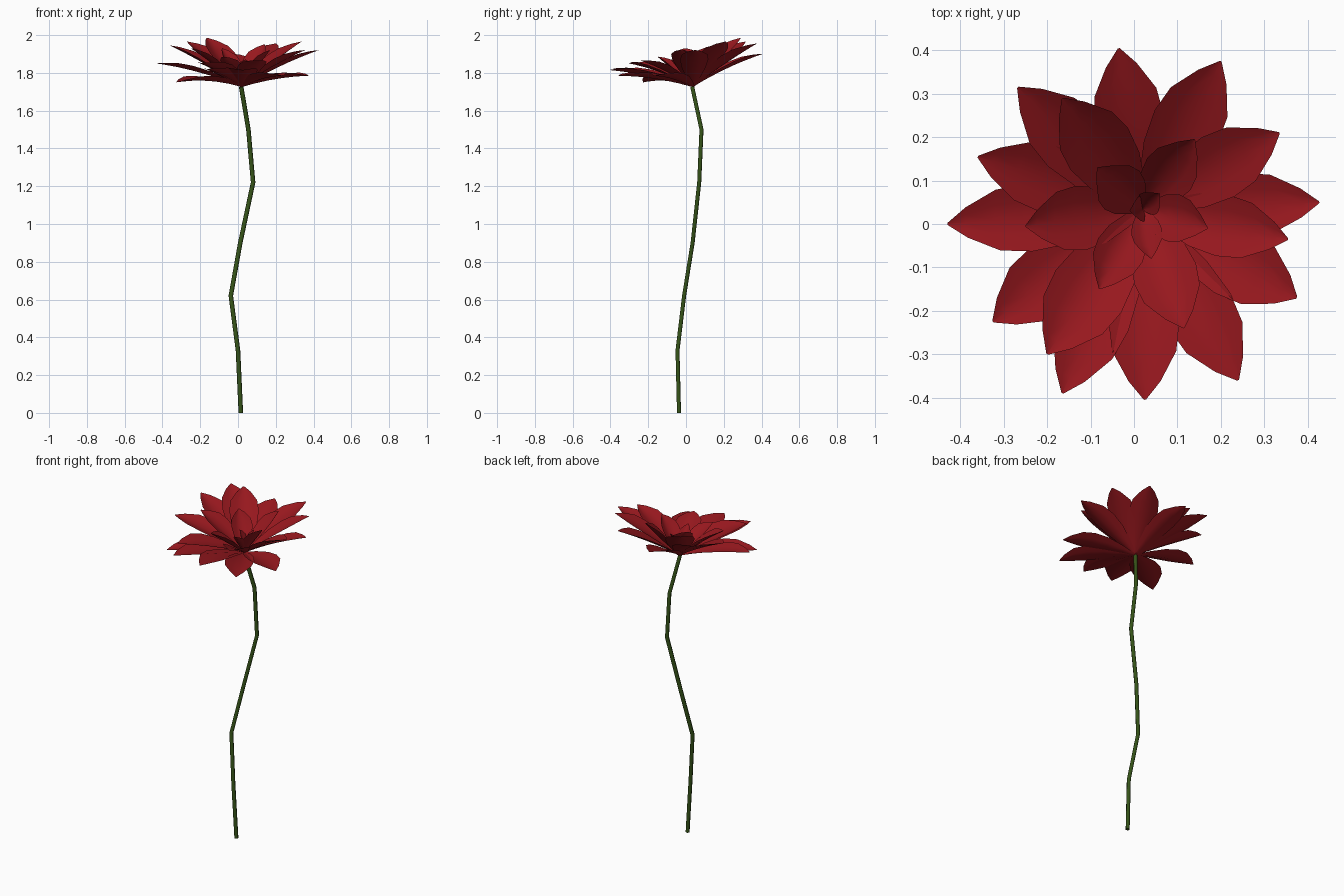
import bpy
from mathutils import Vector

if "Cube" in bpy.data.objects:
    bpy.data.objects.remove(bpy.data.objects["Cube"])


def material(name, color):
    m = bpy.data.materials.new(name)
    m.diffuse_color = (*color, 1)
    m.use_nodes = True
    m.node_tree.nodes["Principled BSDF"].inputs["Base Color"].default_value = m.diffuse_color
    return m


RED = material("petal_red", (0.31, 0.009, 0.013))
GREEN = material("stem_green", (0.035, 0.085, 0.009))

# Stem: kinked six-sided tube
PATH = [(0.015, -0.037, 0), (0.0, -0.045, 0.33), (-0.038, -0.01, 0.62),
        (0.012, 0.035, 0.9), (0.08, 0.07, 1.22), (0.055, 0.082, 1.5),
        (0.017, 0.033, 1.726)]
curve = bpy.data.curves.new("stem", 'CURVE')
curve.dimensions = '3D'
curve.bevel_depth = 0.012
curve.bevel_resolution = 1
curve.use_fill_caps = True
spline = curve.splines.new('POLY')
spline.points.add(len(PATH) - 1)
for point, co in zip(spline.points, PATH):
    point.co = (*co, 1)
stem = bpy.data.objects.new("stem", curve)
bpy.context.collection.objects.link(stem)
curve.materials.append(GREEN)
bpy.context.view_layer.objects.active = stem
stem.select_set(True)
bpy.ops.object.convert(target='MESH')

BASE = Vector((0.02, 0.035, 1.725))
# Petal outline: (position along the midrib, share of the half width)
OUTLINE = [(0, 0.15), (0.18, 0.5), (0.4, 0.86), (0.6, 1.0),
           (0.76, 0.9), (0.91, 0.45), (1, 0.03)]
ACROSS = (-1, -0.5, 0, 0.5, 1)


def petal(name, tip, half, bulge, cup):
    """Cupped leaf-shaped sheet from the flower base to its tip."""
    axis = Vector(tip) - BASE
    along = axis.normalized()
    side = along.cross(Vector((0, 0, 1))).normalized()
    normal = side.cross(along)
    verts, faces = [], []
    for t, w in OUTLINE:
        mid = BASE + axis * t + normal * bulge * 4 * t * (1 - t)
        for s in ACROSS:
            verts.append(mid + side * s * w * half
                         + normal * cup * half * w * abs(s) ** 1.4)
    n = len(ACROSS)
    for r in range(len(OUTLINE) - 1):
        for c in range(n - 1):
            a = r * n + c
            faces.append((a, a + 1, a + n + 1, a + n))
    mesh = bpy.data.meshes.new(name)
    mesh.from_pydata(verts, [], faces)
    mesh.materials.append(RED)
    mesh.polygons.foreach_set("use_smooth", [True] * len(faces))
    mesh.update()
    bpy.context.collection.objects.link(bpy.data.objects.new(name, mesh))


# Each petal: tip x, y, z, half width, bulge of the midrib
OUTER = [(-0.035, 0.405, 1.90, 0.08, 0.012), (0.20, 0.375, 1.955, 0.082, 0.008),
         (0.335, 0.21, 1.965, 0.078, 0.008), (0.427, 0.05, 1.92, 0.075, 0.012),
         (0.375, -0.17, 1.785, 0.085, 0.012), (0.24, -0.36, 1.785, 0.082, 0.014),
         (0.025, -0.405, 1.815, 0.082, 0.012), (-0.165, -0.39, 1.82, 0.082, 0.012),
         (-0.325, -0.225, 1.75, 0.085, 0.02), (-0.43, 0.0, 1.85, 0.078, 0.015),
         (-0.36, 0.155, 1.945, 0.078, 0.008), (-0.268, 0.315, 1.965, 0.082, 0.008)]
MIDDLE = [(-0.165, 0.29, 1.985, 0.082, 0.0), (0.355, -0.035, 1.92, 0.072, 0.012),
          (-0.20, -0.30, 1.85, 0.09, 0.014), (0.115, -0.24, 1.865, 0.075, 0.01),
          (-0.25, -0.005, 1.93, 0.075, 0.005)]
INNER = [(0.14, 0.195, 1.95, 0.062, -0.005), (0.17, -0.01, 1.92, 0.056, 0.0),
         (-0.08, -0.15, 1.885, 0.058, 0.0), (-0.085, 0.13, 1.93, 0.06, -0.005)]
HEART = [(0.04, -0.08, 1.87, 0.036, 0.0), (-0.01, 0.03, 1.86, 0.03, 0.0),
         (0.06, 0.07, 1.86, 0.03, 0.0)]

for layer, petals, cup in (("outer", OUTER, 0.3), ("middle", MIDDLE, 0.35),
                           ("inner", INNER, 0.5), ("heart", HEART, 0.55)):
    for i, (x, y, z, half, bulge) in enumerate(petals):
        petal(f"{layer}_petal_{i + 1}", (x, y, z), half, bulge, cup)
